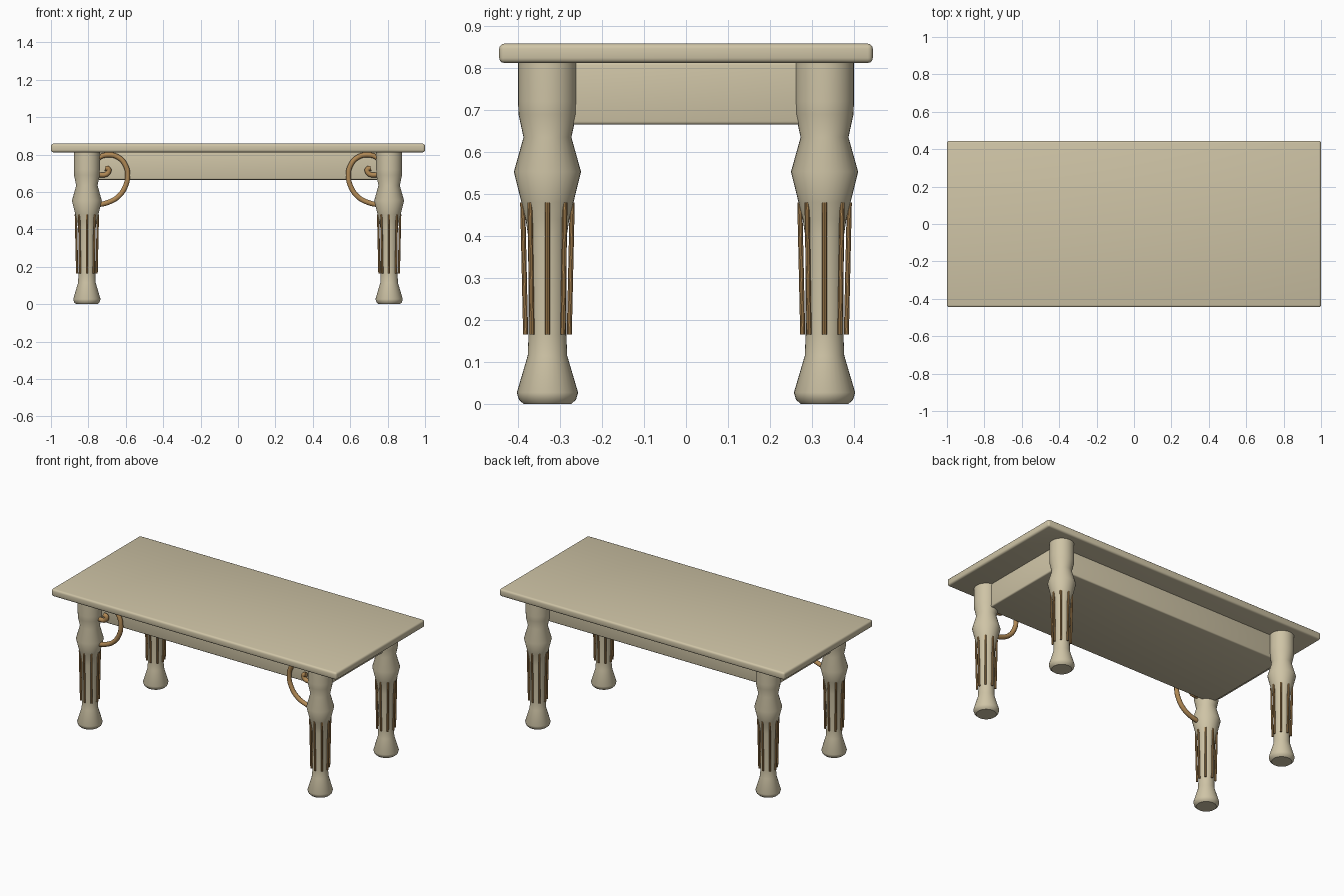
import bpy, bmesh, math
from mathutils import Vector

cube = bpy.data.objects.get("Cube")
if cube:
    bpy.data.objects.remove(cube, do_unlink=True)


def make_material(name, rgb):
    mat = bpy.data.materials.new(name)
    mat.use_nodes = True
    mat.diffuse_color = (*rgb, 1)
    mat.node_tree.nodes["Principled BSDF"].inputs["Base Color"].default_value = (*rgb, 1)
    return mat


WOOD = make_material("pale wood", (0.62, 0.55, 0.38))
BRONZE = make_material("bronze trim", (0.44, 0.25, 0.09))


def finish(bm, name, mat, smooth=True):
    bmesh.ops.recalc_face_normals(bm, faces=bm.faces)
    mesh = bpy.data.meshes.new(name)
    bm.to_mesh(mesh)
    bm.free()
    mesh.materials.append(mat)
    obj = bpy.data.objects.new(name, mesh)
    bpy.context.collection.objects.link(obj)
    if smooth:
        bpy.ops.object.select_all(action='DESELECT')
        obj.select_set(True)
        bpy.context.view_layer.objects.active = obj
        bpy.ops.object.shade_smooth_by_angle(angle=math.radians(35))
    return obj


def rounded_box(name, half_x, half_y, low, high, radius):
    bm = bmesh.new()
    bmesh.ops.create_cube(bm, size=1)
    for v in bm.verts:
        v.co = (v.co.x * 2 * half_x, v.co.y * 2 * half_y,
                low + (v.co.z + 0.5) * (high - low))
    bmesh.ops.bevel(bm, geom=bm.edges[:], offset=radius, segments=3,
                    profile=0.5, affect='EDGES')
    return finish(bm, name, WOOD)


def turned(name, profile, sides, center):
    """Closed solid of revolution from (radius, height) pairs."""
    bm = bmesh.new()
    rings = []
    for r, z in profile:
        rings.append([bm.verts.new((center[0] + r * math.cos(a), center[1] + r * math.sin(a), z))
                      for a in (2 * math.pi * i / sides for i in range(sides))])
    for a, b in zip(rings, rings[1:]):
        for i in range(sides):
            j = (i + 1) % sides
            bm.faces.new((a[i], a[j], b[j], b[i]))
    bm.faces.new(rings[0])
    bm.faces.new(rings[-1])
    return finish(bm, name, WOOD)


def fluting(name, center):
    """Ring of eight thin rods leaning slightly outward."""
    bm = bmesh.new()
    for i in range(8):
        a = i * math.pi / 4
        d = Vector((math.cos(a), math.sin(a), 0))
        base = Vector((*center, 0))
        low = base + d * 0.052 + Vector((0, 0, 0.165))
        high = base + d * 0.059 + Vector((0, 0, 0.48))
        rod = bmesh.ops.create_cone(bm, cap_ends=True, segments=10, radius1=0.006,
                                    radius2=0.006, depth=(high - low).length)
        turn = (high - low).to_track_quat('Z', 'Y').to_matrix()
        for v in rod["verts"]:
            v.co = turn @ v.co + (low + high) / 2
    return finish(bm, name, BRONZE)


def scroll(name, side):
    """Round-section bracket curling from the leg under the top."""
    path = [(.76, .53), (.70, .542), (.64, .575), (.602, .63), (.590, .69),
            (.603, .745), (.64, .785), (.69, .798), (.74, .785), (.772, .745),
            (.765, .705), (.73, .691), (.697, .70), (.692, .722), (.71, .727)]
    curve = bpy.data.curves.new(name, 'CURVE')
    curve.dimensions = '3D'
    curve.bevel_depth = 0.014
    curve.bevel_resolution = 3
    curve.use_fill_caps = True
    curve.resolution_u = 5
    line = curve.splines.new('BEZIER')
    line.bezier_points.add(len(path) - 1)
    for p, (x, z) in zip(line.bezier_points, path):
        p.co = (side * x, -0.33, z)
        p.handle_left_type = p.handle_right_type = 'AUTO'
    curve.materials.append(BRONZE)
    obj = bpy.data.objects.new(name, curve)
    bpy.context.collection.objects.link(obj)


# Top and the solid apron block below it
rounded_box("table_top", 1.0, 0.445, 0.812, 0.858, 0.012)
rounded_box("apron", 0.825, 0.305, 0.665, 0.815, 0.008)

# Four turned legs with bronze rods
LEG = [(.057, 0), (.068, .01), (.073, .027), (.047, .115), (.045, .165),
       (.046, .40), (.052, .44), (.062, .48), (.08, .553), (.057, .635),
       (.069, .69), (.07, .72), (.07, .814)]
for end, y in (("front", -0.33), ("back", 0.33)):
    for side, x in (("left", 0.808), ("right", -0.808)):
        turned(f"{end}_{side}_leg", LEG, 32, (x, y))
        fluting(f"{end}_{side}_leg_rods", (x, y))

# Scroll brackets on the front legs
scroll("left_scroll", 1)
scroll("right_scroll", -1)
